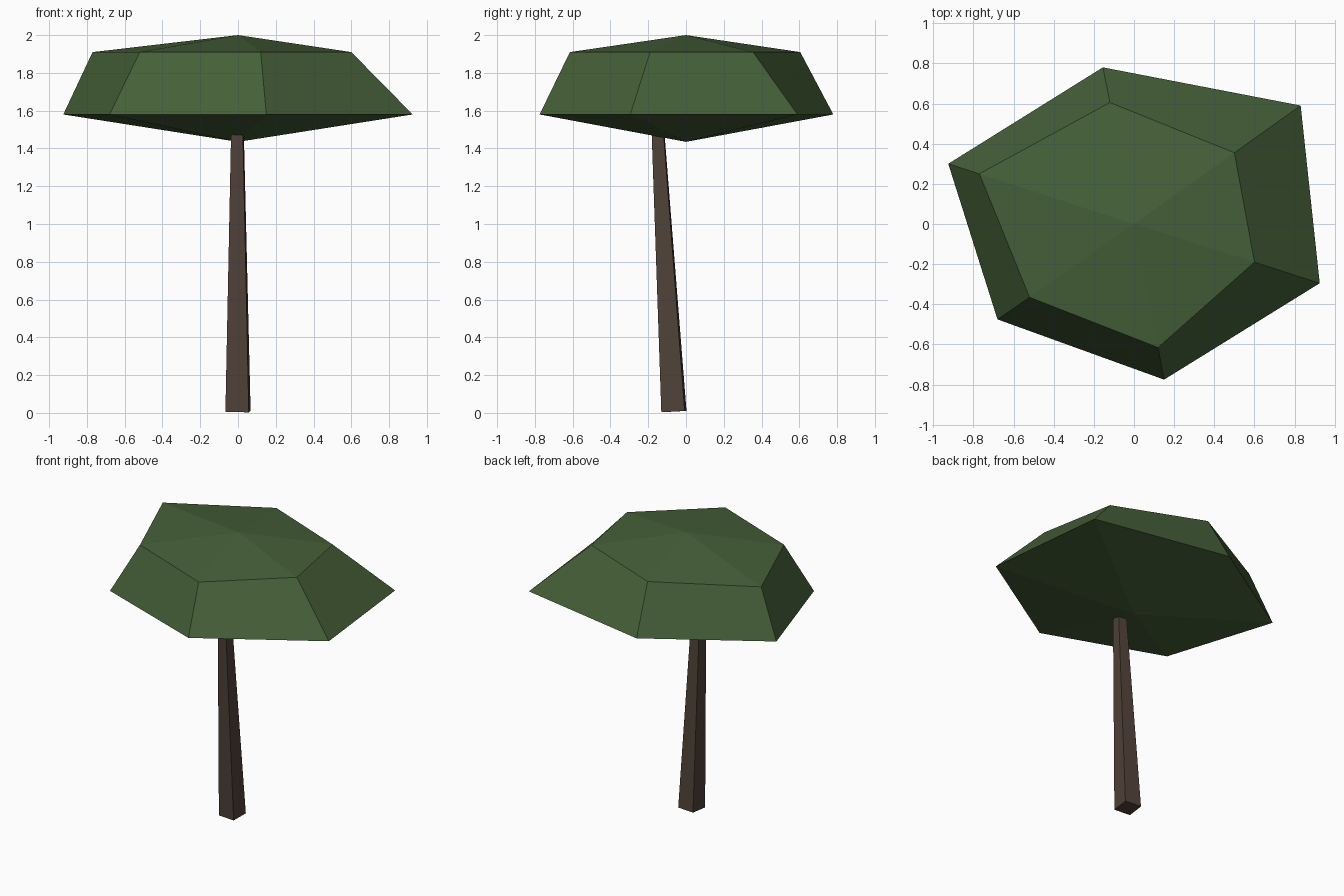
import bpy
from mathutils import Matrix, Vector
from math import radians

cube = bpy.data.objects.get("Cube")
if cube:
    bpy.data.objects.remove(cube, do_unlink=True)


def make_material(name, rgb):
    mat = bpy.data.materials.new(name)
    mat.use_nodes = True
    mat.diffuse_color = (*rgb, 1)
    mat.node_tree.nodes["Principled BSDF"].inputs["Base Color"].default_value = (*rgb, 1)
    return mat


def loft(name, rings, start, end, mat):
    """Skin rings of equal size; a cap is a fan to a tip, or flat if None."""
    n = len(rings[0])
    verts = [p for ring in rings for p in ring]
    faces = [(r * n + i, r * n + (i + 1) % n, (r + 1) * n + (i + 1) % n, (r + 1) * n + i)
             for r in range(len(rings) - 1) for i in range(n)]
    for tip, base, flip in ((start, 0, True), (end, (len(rings) - 1) * n, False)):
        loop = [base + i for i in range(n)]
        if flip:
            loop.reverse()
        if tip is None:
            faces.append(tuple(loop))
        else:
            verts.append(tip)
            faces += [(loop[i], loop[(i + 1) % n], len(verts) - 1) for i in range(n)]
    mesh = bpy.data.meshes.new(name)
    mesh.from_pydata(verts, [], faces)
    mesh.materials.append(mat)
    obj = bpy.data.objects.new(name, mesh)
    bpy.context.collection.objects.link(obj)
    return obj


leaf_green = make_material("leaf green", (0.061, 0.117, 0.040))
bark_brown = make_material("bark brown", (0.080, 0.054, 0.040))

# Canopy: irregular six-sided crown with shallow peaks above and below
rim = [(0.83, 0.59), (-0.155, 0.78), (-0.925, 0.30),
       (-0.68, -0.475), (0.15, -0.775), (0.925, -0.295)]
shoulder = [(0.5, 0.355), (-0.12, 0.605), (-0.77, 0.25),
            (-0.52, -0.365), (0.12, -0.615), (0.6, -0.19)]
loft("canopy",
     [[(x, y, 1.58) for x, y in rim], [(x, y, 1.91) for x, y in shoulder]],
     (0, 0, 1.435), (0, 0, 2), leaf_green)

# Trunk: leaning, tapered square post, its ends square to the lean
foot, head = Vector((0, -0.064, 0.007)), Vector((-0.003, -0.149, 1.5))
lean = Vector((0, 0, 1)).rotation_difference(head - foot).to_matrix()
turn = lean @ Matrix.Rotation(radians(-4.6), 3, "Z")
corners = [(-1, -1), (1, -1), (1, 1), (-1, 1)]
loft("trunk",
     [[centre + turn @ Vector((x * half, y * half, 0)) for x, y in corners]
      for centre, half in ((foot, 0.062), (head, 0.031))],
     None, None, bark_brown)
